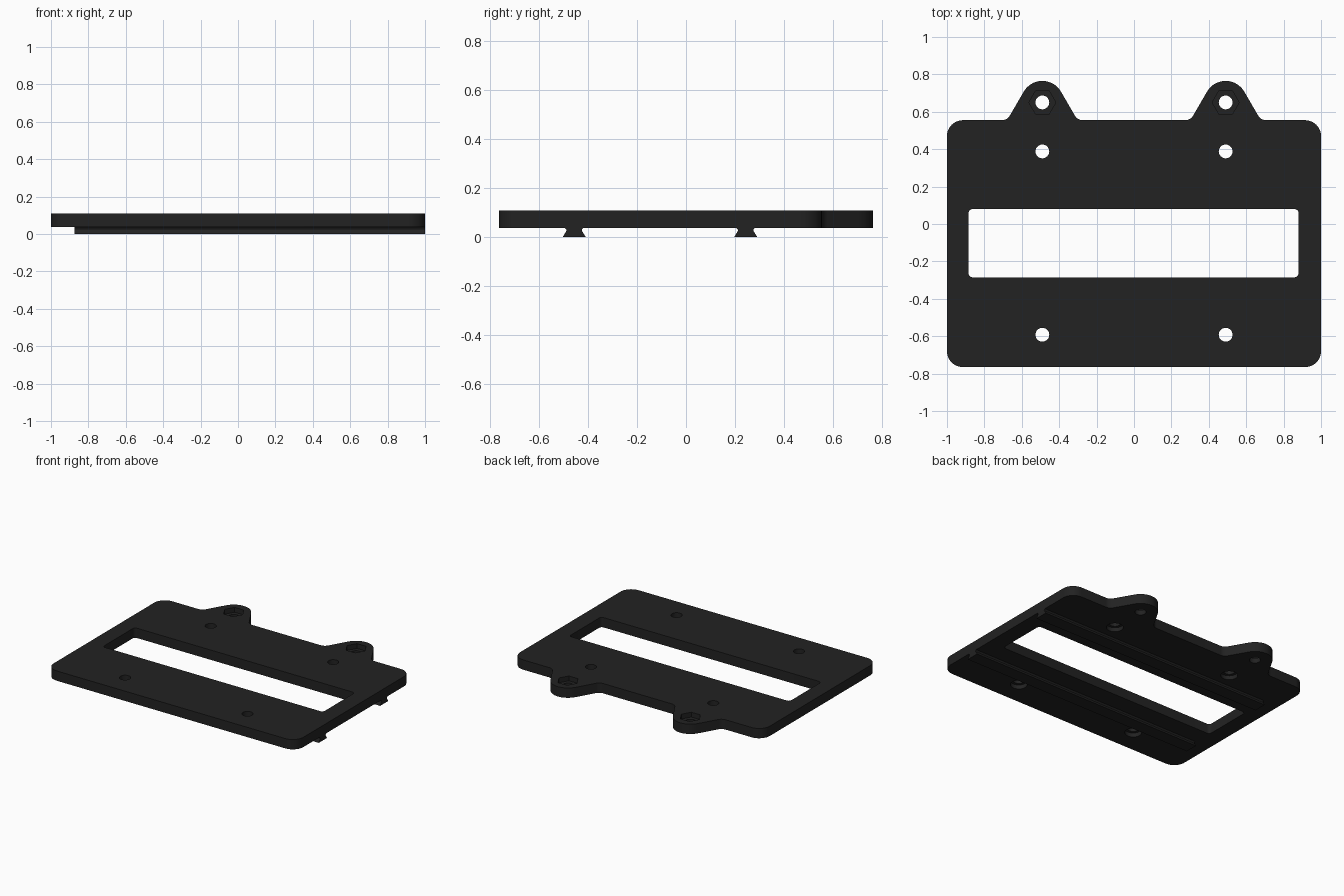
import bpy, bmesh, math
from mathutils import Vector, Matrix

if "Cube" in bpy.data.objects:
    bpy.data.objects.remove(bpy.data.objects["Cube"])

Z0, Z1 = 0.037, 0.108          # plate underside and top
black = bpy.data.materials.new("matte black")
black.diffuse_color = (0.016, 0.016, 0.016, 1)
black.use_nodes = True
black.node_tree.nodes["Principled BSDF"].inputs["Base Color"].default_value = black.diffuse_color


def rounded(points, steps=10):
    """Round each corner of an (x, y, radius) outline with a tangent arc."""
    out = []
    for i, (x, y, r) in enumerate(points):
        p = Vector((x, y))
        a = (Vector(points[i - 1][:2]) - p).normalized()
        b = (Vector(points[(i + 1) % len(points)][:2]) - p).normalized()
        half = a.angle(b) / 2
        c = p + (a + b).normalized() * (r / math.sin(half))
        s = p + a * (r / math.tan(half)) - c
        e = p + b * (r / math.tan(half)) - c
        sweep = math.atan2(s.x * e.y - s.y * e.x, s.dot(e))
        for k in range(steps + 1):
            out.append(c + Matrix.Rotation(sweep * k / steps, 2) @ s)
    return out


def prism(name, outline, lo, hi, along_x=False):
    """Extrude a 2D outline along z, or a (y, z) outline along x."""
    bm = bmesh.new()
    place = (lambda p: (lo, p[0], p[1])) if along_x else (lambda p: (p[0], p[1], lo))
    face = bm.faces.new([bm.verts.new(place(p)) for p in outline])
    grown = bmesh.ops.extrude_face_region(bm, geom=[face])["geom"]
    shift = (hi - lo, 0, 0) if along_x else (0, 0, hi - lo)
    bmesh.ops.translate(bm, vec=shift, verts=[v for v in grown if isinstance(v, bmesh.types.BMVert)])
    bmesh.ops.recalc_face_normals(bm, faces=bm.faces)
    mesh = bpy.data.meshes.new(name)
    bm.to_mesh(mesh)
    bm.free()
    mesh.materials.append(black)
    obj = bpy.data.objects.new(name, mesh)
    bpy.context.collection.objects.link(obj)
    return obj


def ngon(x, y, r, n):
    return [(x + r * math.cos(math.tau * k / n), y + r * math.sin(math.tau * k / n)) for k in range(n)]


# Plate outline with two rounded mounting ears on the back edge
outline = [(-1, -0.765, 0.085), (1, -0.765, 0.085), (1, 0.555, 0.085)]
for cx in (0.49, -0.49):
    outline += [(cx + 0.188, 0.555, 0.05), (cx, 0.88, 0.115), (cx - 0.188, 0.555, 0.05)]
outline.append((-1, 0.555, 0.085))
plate = prism("plate", rounded(outline), Z0, Z1)

# Window, through holes, underside counterbores and hexagonal nut pockets
window = [(-0.885, -0.285, 0.022), (0.88, -0.285, 0.022), (0.88, 0.08, 0.022), (-0.885, 0.08, 0.022)]
cutters = [prism("window_cutter", rounded(window, 6), -0.1, 0.3)]
for x in (-0.49, 0.49):
    for y in (-0.592, 0.388, 0.65):
        cutters.append(prism("hole_cutter", ngon(x, y, 0.037, 32), -0.1, 0.3))
    for y in (-0.592, 0.388):
        cutters.append(prism("counterbore_cutter", ngon(x, y, 0.056, 32), -0.1, Z0 + 0.03))
    cutters.append(prism("nut_pocket_cutter", ngon(x, 0.65, 0.072, 6), Z1 - 0.035, 0.3))

for cutter in cutters:
    mod = plate.modifiers.new("cut", 'BOOLEAN')
    mod.operation, mod.solver, mod.object = 'DIFFERENCE', 'EXACT', cutter
bpy.context.view_layer.objects.active = plate
plate.select_set(True)
for mod in list(plate.modifiers):
    bpy.ops.object.modifier_apply(modifier=mod.name)
for cutter in cutters:
    bpy.data.objects.remove(cutter, do_unlink=True)
bpy.ops.object.shade_smooth_by_angle(angle=math.radians(30))

# Dovetail rails under the plate, stopping short of the left edge
half_profile = [(0.047, 0), (0.031, 0.026), (0.032, 0.031), (0.038, Z0), (0.038, Z0 + 0.002)]
for name, y in (("front_rail", -0.457), ("back_rail", 0.244)):
    profile = [(y + w, z) for w, z in half_profile] + [(y - w, z) for w, z in reversed(half_profile)]
    prism(name, profile, -0.875, 1.0, along_x=True)
